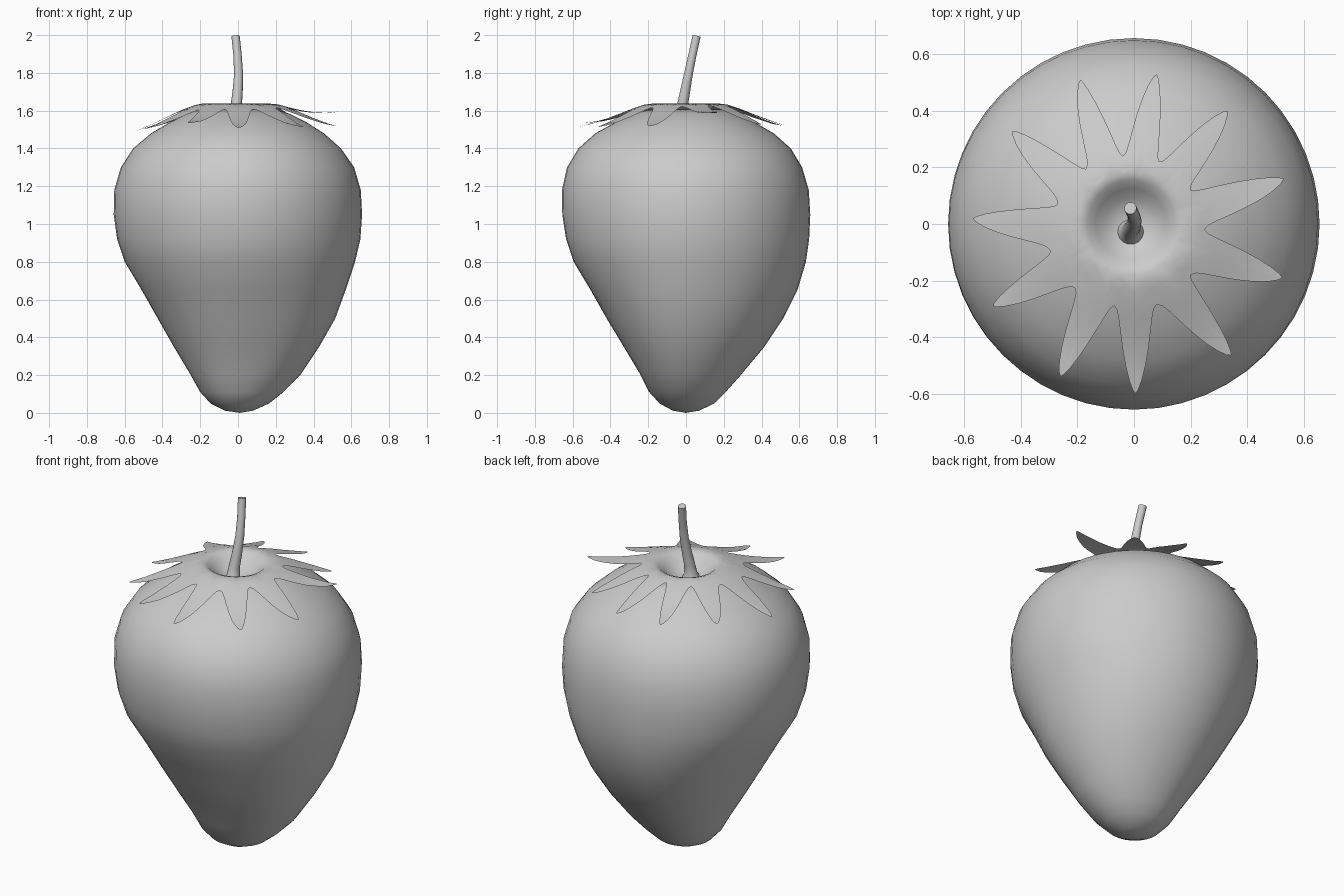
import bpy, bmesh, math
from mathutils import Vector

if "Cube" in bpy.data.objects:
    bpy.data.objects.remove(bpy.data.objects["Cube"])


def finish(name, bm):
    bmesh.ops.recalc_face_normals(bm, faces=bm.faces[:])
    mesh = bpy.data.meshes.new(name)
    bm.to_mesh(mesh)
    bm.free()
    for p in mesh.polygons:
        p.use_smooth = True
    ob = bpy.data.objects.new(name, mesh)
    bpy.context.collection.objects.link(ob)
    return ob


def skin(name, rings, start=None, end=None):
    """Bridge closed rings of points, with optional pole points."""
    bm = bmesh.new()
    loops = [[bm.verts.new(p) for p in ring] for ring in rings]
    n = len(loops[0])
    for a, b in zip(loops, loops[1:]):
        for i in range(n):
            j = (i + 1) % n
            bm.faces.new((a[i], a[j], b[j], b[i]))
    for pole, loop in ((start, loops[0]), (end, loops[-1])):
        if pole is not None:
            v = bm.verts.new(pole)
            for i in range(n):
                bm.faces.new((v, loop[i], loop[(i + 1) % n]))
    return finish(name, bm)


def lerp(a, b, t):
    return a + (b - a) * t


def profile(points, x):
    for (x0, y0), (x1, y1) in zip(points, points[1:]):
        if x <= x1:
            return lerp(y0, y1, (x - x0) / (x1 - x0))
    return points[-1][1]


# Fruit body: height, then radius towards +x, +y, -x, -y
rows = [
    (0.012, .08, .07, .07, .07), (0.05, .165, .15, .145, .14),
    (0.11, .24, .21, .20, .195), (0.2, .33, .29, .25, .24),
    (0.35, .43, .415, .34, .33), (0.5, .515, .515, .425, .42),
    (0.65, .57, .59, .51, .505), (0.8, .62, .635, .60, .595),
    (0.92, .648, .652, .64, .635), (1.05, .657, .658, .658, .655),
    (1.18, .65, .65, .655, .657), (1.3, .615, .615, .62, .63),
    (1.4, .545, .555, .555, .57), (1.48, .455, .465, .46, .48),
    (1.54, .36, .36, .36, .37), (1.585, .27, .27, .27, .27),
    (1.605, .20, .20, .20, .20), (1.575, .13, .13, .13, .13),
    (1.54, .06, .06, .06, .06),
]
rings = []
for z, px, py, nx, ny in rows:
    ring = []
    for i in range(48):
        a = math.tau * i / 48
        c, s = math.cos(a), math.sin(a)
        r = (px if c > 0 else nx) * c * c + (py if s > 0 else ny) * s * s
        ring.append((r * c, r * s, z))
    rings.append(ring)
skin("fruit", rings, (0.01, 0, 0), (0, 0, 1.53))

# Leaf crown: tips (x, y, curl height) and the valleys that follow them
tips = [(.53, .16, .075), (.33, .40, 0), (.08, .53, 0), (-.19, .51, 0),
        (-.43, .33, 0), (-.57, .02, -.03), (-.50, -.29, -.01), (-.26, -.54, .02),
        (.005, -.60, 0), (.345, -.465, 0), (.525, -.19, 0)]
valleys = [(.20, .12), (.09, .22), (-.04, .24), (-.17, .195), (-.27, .07),
           (-.295, -.095), (-.21, -.225), (-.07, -.29), (.08, -.285),
           (.20, -.18), (.25, -.02)]
height = [(0, 1.545), (.05, 1.55), (.09, 1.57), (.125, 1.60), (.155, 1.628),
          (.18, 1.637), (.22, 1.632), (.30, 1.605), (.40, 1.565), (.50, 1.53), (.62, 1.505)]


def polar(x, y):
    return math.hypot(x, y), math.atan2(y, x)


outline = []  # angle, radius, curl
STEPS = 8
for k, (tx, ty, curl) in enumerate(tips):
    rt, at = polar(tx, ty)
    for side, v in ((-1, valleys[k - 1]), (1, valleys[k])):
        rv, av = polar(*v)
        da = (av - at + math.pi) % math.tau - math.pi
        for i in range(STEPS):
            s = i / STEPS if side < 0 else 1 - i / STEPS
            f = (1 - s) ** 1.35
            w = (1 - math.cos(math.pi * s)) / 2
            outline.append((at + da * f, lerp(rv, rt, w), curl))

crown = []
for r in (.05, .09, .125, .155, .18):
    crown.append([(r * math.cos(a) - .01, r * math.sin(a), profile(height, r))
                  for a, _, _ in outline])
for t in (.15, .3, .45, .6, .75, .9, 1):
    ring = []
    for a, rmax, curl in outline:
        r = lerp(.18, rmax, t)
        lift = curl * max(0, (r - .25) / .3) ** 1.5
        ring.append((r * math.cos(a), r * math.sin(a), profile(height, r) + lift))
    crown.append(ring)
skin("leaf_crown", crown, (-.01, 0, 1.545))

# Stem: bent tapering tube with a flared foot
path = [(-.012, -.03, 1.545, .05), (-.012, -.027, 1.57, .036), (-.01, -.02, 1.62, .03),
        (-.002, -.005, 1.70, .027), (.003, .012, 1.79, .024),
        (-.002, .033, 1.89, .022), (-.013, .056, 1.995, .022)]
pts = [Vector(p[:3]) for p in path]
tube = []
for i, p in enumerate(pts):
    d = (pts[min(i + 1, len(pts) - 1)] - pts[max(i - 1, 0)]).normalized()
    u = Vector((0, 1, 0)).cross(d).normalized()
    v = d.cross(u)
    tube.append([p + path[i][3] * (u * math.cos(a) + v * math.sin(a))
                 for a in (math.tau * j / 14 for j in range(14))])
stem = skin("stem", tube, pts[0], pts[-1])
bpy.context.view_layer.objects.active = stem
stem.select_set(True)
bpy.ops.object.shade_smooth_by_angle(angle=math.radians(40))
